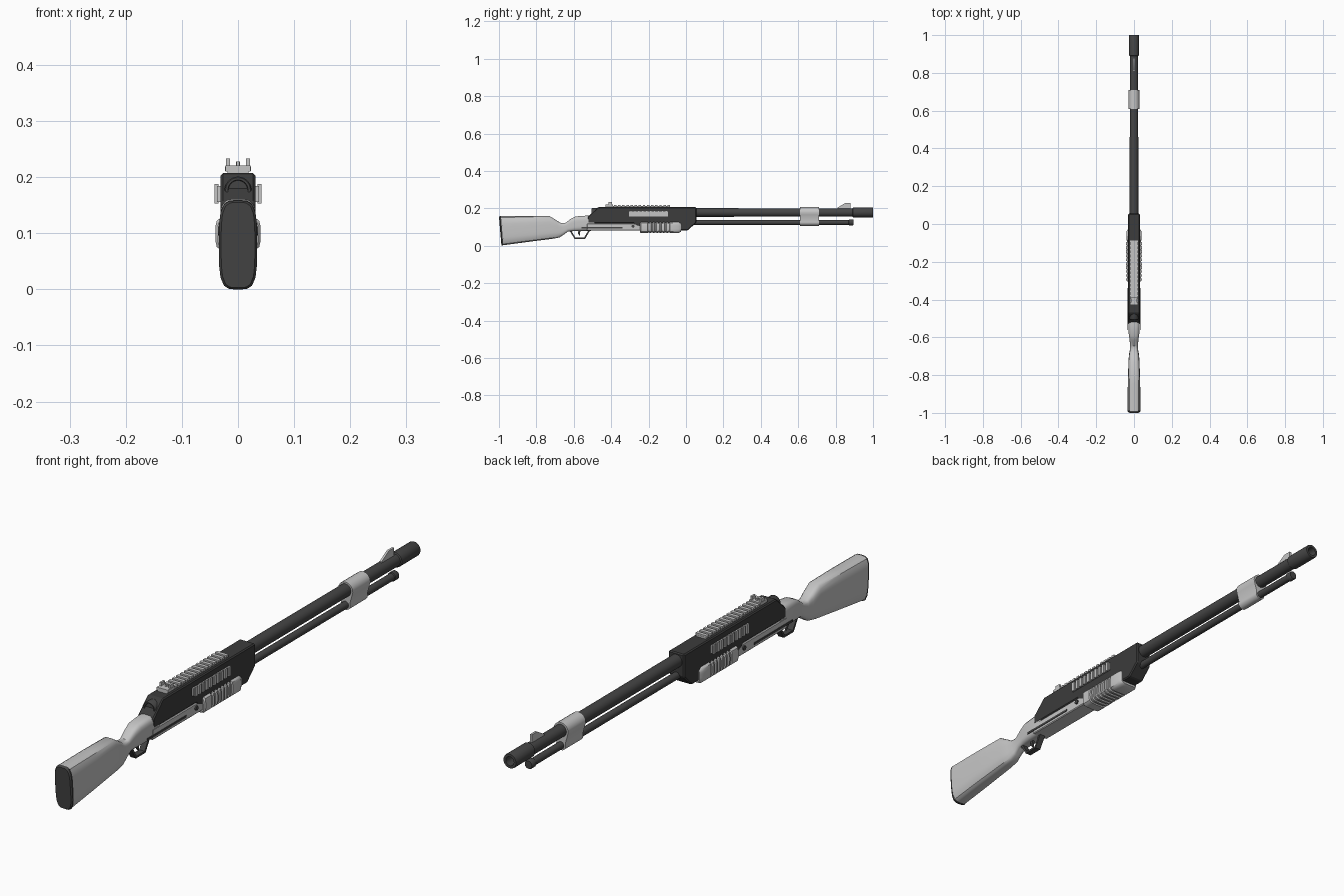
import bpy, bmesh
from math import sin, cos, pi, radians
from mathutils import Vector, Matrix

cube = bpy.data.objects.get("Cube")
if cube:
    bpy.data.objects.remove(cube, do_unlink=True)


def material(name, v):
    m = bpy.data.materials.new(name)
    m.use_nodes = True
    m.diffuse_color = (v, v, v, 1)
    m.node_tree.nodes["Principled BSDF"].inputs["Base Color"].default_value = (v, v, v, 1)
    return m


DARK = material("dark steel", 0.06)
BLACK = material("receiver black", 0.045)
LIGHT = material("light grey", 0.56)


def finish(name, bm, mat, bevel=0, smooth=True):
    bmesh.ops.remove_doubles(bm, verts=bm.verts, dist=1e-5)
    bmesh.ops.recalc_face_normals(bm, faces=bm.faces)
    me = bpy.data.meshes.new(name)
    bm.to_mesh(me)
    bm.free()
    ob = bpy.data.objects.new(name, me)
    bpy.context.collection.objects.link(ob)
    me.materials.append(mat)
    if bevel:
        b = ob.modifiers.new("edges", "BEVEL")
        b.width, b.segments, b.limit_method = bevel, 1, "ANGLE"
    elif smooth:
        bpy.ops.object.select_all(action="DESELECT")
        ob.select_set(True)
        bpy.context.view_layer.objects.active = ob
        bpy.ops.object.shade_smooth_by_angle(angle=radians(35))
    return ob


def extrude(name, pts, vec, mat, bevel=0):
    """Solid from a closed outline of 3D points pushed along vec."""
    bm = bmesh.new()
    f = bm.faces.new([bm.verts.new(p) for p in pts])
    new = bmesh.ops.extrude_face_region(bm, geom=[f])["geom"]
    bmesh.ops.translate(bm, vec=vec, verts=[v for v in new if isinstance(v, bmesh.types.BMVert)])
    return finish(name, bm, mat, bevel)


def side_profile(name, yz, half, mat, bevel=0):
    return extrude(name, [(-half, y, z) for y, z in yz], (2 * half, 0, 0), mat, bevel)


def boxes(name, spans, mat, bevel=0):
    """One object made of boxes, each (x0, x1, y0, y1, z0, z1)."""
    bm = bmesh.new()
    for x0, x1, y0, y1, z0, z1 in spans:
        mid = Vector((x0 + x1, y0 + y1, z0 + z1)) / 2
        size = Matrix.Diagonal((x1 - x0, y1 - y0, z1 - z0, 1))
        bmesh.ops.create_cube(bm, size=1, matrix=Matrix.Translation(mid) @ size)
    return finish(name, bm, mat, bevel, False)


def lathe(name, yr, z, mat):
    """Turn a (y, radius) outline about a lengthwise axis at height z."""
    bm = bmesh.new()
    vs = [bm.verts.new((r, y, z)) for y, r in yr]
    es = [bm.edges.new(p) for p in zip(vs, vs[1:])]
    bmesh.ops.spin(bm, geom=vs + es, cent=(0, 0, z), axis=(0, 1, 0), angle=2 * pi, steps=28)
    return finish(name, bm, mat)


def loft(name, rings, mat, power=4, n=28):
    """Skin rounded sections: (y at bottom, y at top, z bottom, z top, half width)."""
    bm, loops = bmesh.new(), []
    for yb, yt, zb, zt, w in rings:
        loop = []
        for i in range(n):
            c, s = cos(2 * pi * i / n), sin(2 * pi * i / n)
            k = (abs(c) ** power + abs(s) ** power) ** (-1 / power)
            t = (s * k + 1) / 2
            loop.append(bm.verts.new((w * c * k, yb + (yt - yb) * t, zb + (zt - zb) * t)))
        loops.append(loop)
    for a, b in zip(loops, loops[1:]):
        for i in range(n):
            j = (i + 1) % n
            bm.faces.new((a[i], a[j], b[j], b[i]))
    bm.faces.new(loops[0])
    bm.faces.new(loops[-1])
    return finish(name, bm, mat)


# Stock with a narrow wrist, and its butt plate
loft("butt_plate", [(-0.987, -1.0, 0.003, 0.155, 0.03), (-0.982, -0.995, 0, 0.158, 0.034),
                    (-0.977, -0.989, 0.001, 0.158, 0.034)], DARK)
loft("stock", [(-0.977, -0.989, 0.003, 0.158, 0.034), (-0.85, -0.85, 0.02, 0.159, 0.033),
               (-0.71, -0.73, 0.038, 0.159, 0.029), (-0.675, -0.695, 0.045, 0.138, 0.025),
               (-0.655, -0.67, 0.058, 0.122, 0.021), (-0.63, -0.645, 0.077, 0.122, 0.021),
               (-0.6, -0.615, 0.078, 0.145, 0.024), (-0.57, -0.59, 0.079, 0.157, 0.028),
               (-0.52, -0.535, 0.08, 0.161, 0.0305), (-0.49, -0.49, 0.081, 0.161, 0.0305)], LIGHT)

# Receiver
side_profile("receiver", [(-0.525, 0.12), (-0.525, 0.155), (-0.47, 0.207), (0.055, 0.207),
                          (0.055, 0.125), (0.01, 0.082), (-0.26, 0.082), (-0.28, 0.12)],
             0.031, BLACK, 0.004)
side_profile("lower_receiver", [(-0.53, 0.081), (-0.53, 0.12), (-0.28, 0.12), (-0.24, 0.105),
                                (-0.24, 0.081)], 0.0315, LIGHT, 0.003)
boxes("side_slots", [(s * 0.0323 - 0.001, s * 0.0323 + 0.001, -0.56, -0.34, 0.092, 0.1)
                     for s in (-1, 1)], DARK)
lathe("rear_plug", [(-0.45, 0), (-0.45, 0.024), (-0.502, 0.024), (-0.505, 0.022),
                    (-0.505, 0.018), (-0.499, 0.017), (-0.499, 0)], 0.177, DARK)
for side, s in (("left", 1), ("right", -1)):
    ring = [(s * 0.03, -0.283 + 0.008 * cos(a * pi / 6), 0.104 + 0.008 * sin(a * pi / 6))
            for a in range(12)]
    extrude(side + "_pin", ring, (s * 0.006, 0, 0), DARK)

# Barrel with open muzzle, and magazine tube
lathe("barrel", [(0.03, 0), (0.03, 0.023), (0.89, 0.022), (0.893, 0.026), (0.997, 0.026),
                 (1.0, 0.025), (1.0, 0.016), (0.95, 0.015), (0.95, 0)], 0.178, DARK)
lathe("magazine_tube", [(-0.03, 0), (-0.03, 0.013), (0.87, 0.013), (0.872, 0.016),
                        (0.892, 0.016), (0.895, 0.014), (0.895, 0)], 0.125, DARK)

# Band joining barrel and tube
arc = [(0.029, 0.178, -25 + 23 * i) for i in range(11)]
arc += [(0.019, 0.126, 155 + 23 * i) for i in range(11)]
extrude("barrel_band", [(r * cos(radians(a)), 0.61, c + r * sin(radians(a))) for r, c, a in arc],
        (0, 0.1, 0), LIGHT)

# Front sight blade
side_profile("front_sight", [(0.81, 0.198), (0.81, 0.204), (0.85, 0.228), (0.88, 0.228),
                             (0.88, 0.198)], 0.004, LIGHT)

# Ribbed pump grip
ribs = [(-0.245, 0.036), (-0.24, 0.04), (-0.205, 0.04)]
for i in range(7):
    y = -0.203 + i * 0.018
    ribs += [(y, 0.036), (y + 0.007, 0.036), (y + 0.009, 0.04), (y + 0.016, 0.04)]
ribs += [(-0.04, 0.04), (-0.028, 0.034)]
loft("pump_grip", [(y, y, 0.108 - w, 0.09 + w, w) for y, w in ribs], LIGHT, 5)

# Accessory rails: base bar plus evenly spaced teeth
top = [(-0.019, 0.019, -0.43, -0.085, 0.205, 0.213)]
top += [(-0.023, 0.023, y, y + 0.013, 0.211, 0.219)
        for y in (-0.385 + 0.022 * i for i in range(14))]
boxes("top_rail", top, LIGHT)
for side, s in (("left", 1), ("right", -1)):
    def span(a, b):
        return (min(s * a, s * b), max(s * a, s * b))
    bars = [span(0.03, 0.037) + (-0.305, -0.095, 0.156, 0.184)]
    bars += [span(0.035, 0.042) + (y, y + 0.012, 0.153, 0.188)
             for y in (-0.3 + 0.021 * i for i in range(10))]
    boxes(side + "_rail", bars, LIGHT)

# Rear sight: block, two ears and a centre post
boxes("rear_sight", [(-0.022, 0.022, -0.43, -0.39, 0.21, 0.221),
                     (-0.021, -0.014, -0.415, -0.395, 0.22, 0.233),
                     (0.014, 0.021, -0.415, -0.395, 0.22, 0.233),
                     (-0.003, 0.003, -0.41, -0.4, 0.22, 0.228)], LIGHT)

# Trigger guard and trigger
side_profile("trigger_guard", [(-0.625, 0.084), (-0.595, 0.036), (-0.54, 0.036), (-0.512, 0.084),
                               (-0.521, 0.084), (-0.545, 0.043), (-0.591, 0.043),
                               (-0.615, 0.084)], 0.011, DARK)
side_profile("trigger", [(-0.575, 0.084), (-0.578, 0.066), (-0.566, 0.051), (-0.568, 0.067),
                         (-0.562, 0.084)], 0.004, DARK)
